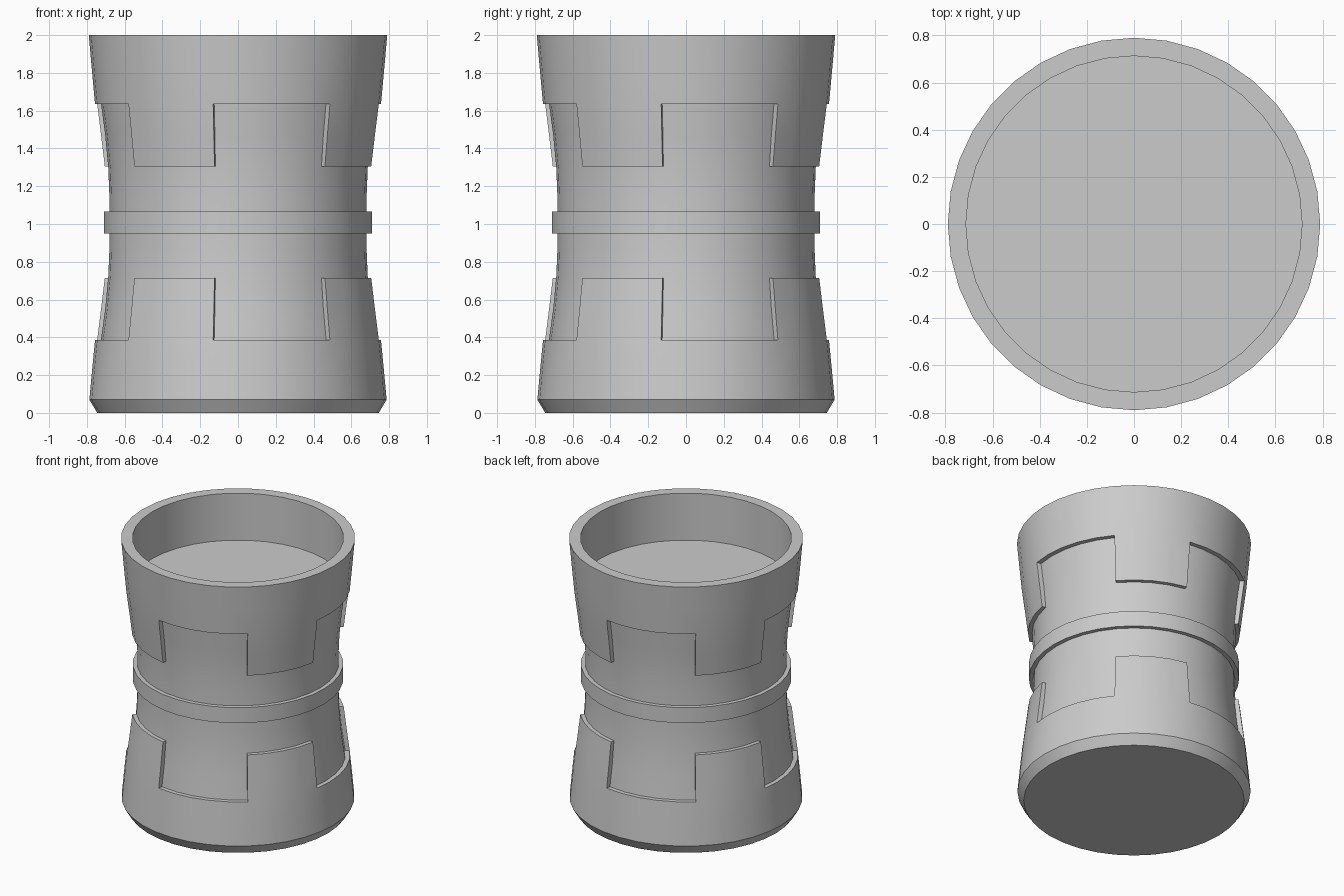
import bpy, bmesh
from math import sin, cos, radians

if "Cube" in bpy.data.objects:
    bpy.data.objects.remove(bpy.data.objects["Cube"])

SIDES = 36


def finish(bm, name):
    bmesh.ops.recalc_face_normals(bm, faces=bm.faces)
    mesh = bpy.data.meshes.new(name)
    bm.to_mesh(mesh)
    bm.free()
    obj = bpy.data.objects.new(name, mesh)
    bpy.context.collection.objects.link(obj)
    bpy.ops.object.select_all(action='DESELECT')
    obj.select_set(True)
    bpy.context.view_layer.objects.active = obj
    bpy.ops.object.shade_smooth_by_angle(angle=radians(30))
    return obj


def lathe(bm, profile, tooth_rows=0):
    """Revolve (radius, z) points; the last tooth_rows strips only exist on the teeth."""
    rings = []
    for r, z in profile:
        rings.append([bm.verts.new((r * sin(radians(10 * k)), -r * cos(radians(10 * k)), z))
                      for k in range(SIDES)])
    for i in range(len(rings) - 1):
        for k in range(SIDES):
            # four teeth, each four segments wide, with five-segment gaps
            if i >= len(rings) - 1 - tooth_rows and k % 9 not in (4, 5, 6, 7):
                continue
            n = (k + 1) % SIDES
            bm.faces.new((rings[i][k], rings[i][n], rings[i + 1][n], rings[i + 1][k]))
    return rings


def band(name, profile, cap):
    bm = bmesh.new()
    rings = lathe(bm, profile, tooth_rows=2)
    if cap:
        bm.faces.new(rings[0])
    loose = [v for v in bm.verts if not v.link_faces]
    bmesh.ops.delete(bm, geom=loose, context='VERTS')
    bmesh.ops.recalc_face_normals(bm, faces=bm.faces)
    # turn the notched edge inward to meet the body
    edges = [e for e in bm.edges if e.is_boundary
             and all(v.co.xy.length > 0.7145 for v in e.verts)]
    new = bmesh.ops.extrude_edge_only(bm, edges=edges)['geom']
    for v in new:
        if isinstance(v, bmesh.types.BMVert):
            r = v.co.xy.length
            v.co.x *= (r - 0.034) / r
            v.co.y *= (r - 0.034) / r
    return finish(bm, name)


# Waisted body, its top face is the floor of the cup
bm = bmesh.new()
rings = lathe(bm, [(0.735, 0.3), (0.725, 0.39), (0.703, 0.55), (0.687, 0.72), (0.681, 0.86),
                   (0.68, 1.01), (0.681, 1.15), (0.687, 1.3), (0.703, 1.47),
                   (0.724, 1.63), (0.726, 1.65)])
bm.faces.new(rings[0])
bm.faces.new(rings[-1])
finish(bm, "body")

# Raised ring around the waist
bm = bmesh.new()
lathe(bm, [(0.67, 0.95), (0.71, 0.95), (0.71, 1.065), (0.67, 1.065)])
finish(bm, "waist_ring")

# Notched bands at the top (open cup rim) and bottom (closed, bevelled base)
band("upper_band", [(0.713, 1.645), (0.713, 2.0), (0.79, 2.0), (0.774, 1.82),
                    (0.757, 1.635), (0.736, 1.47), (0.716, 1.305)], cap=False)
band("lower_band", [(0.745, 0.0), (0.787, 0.07), (0.773, 0.22), (0.757, 0.385),
                    (0.736, 0.55), (0.716, 0.715)], cap=True)
